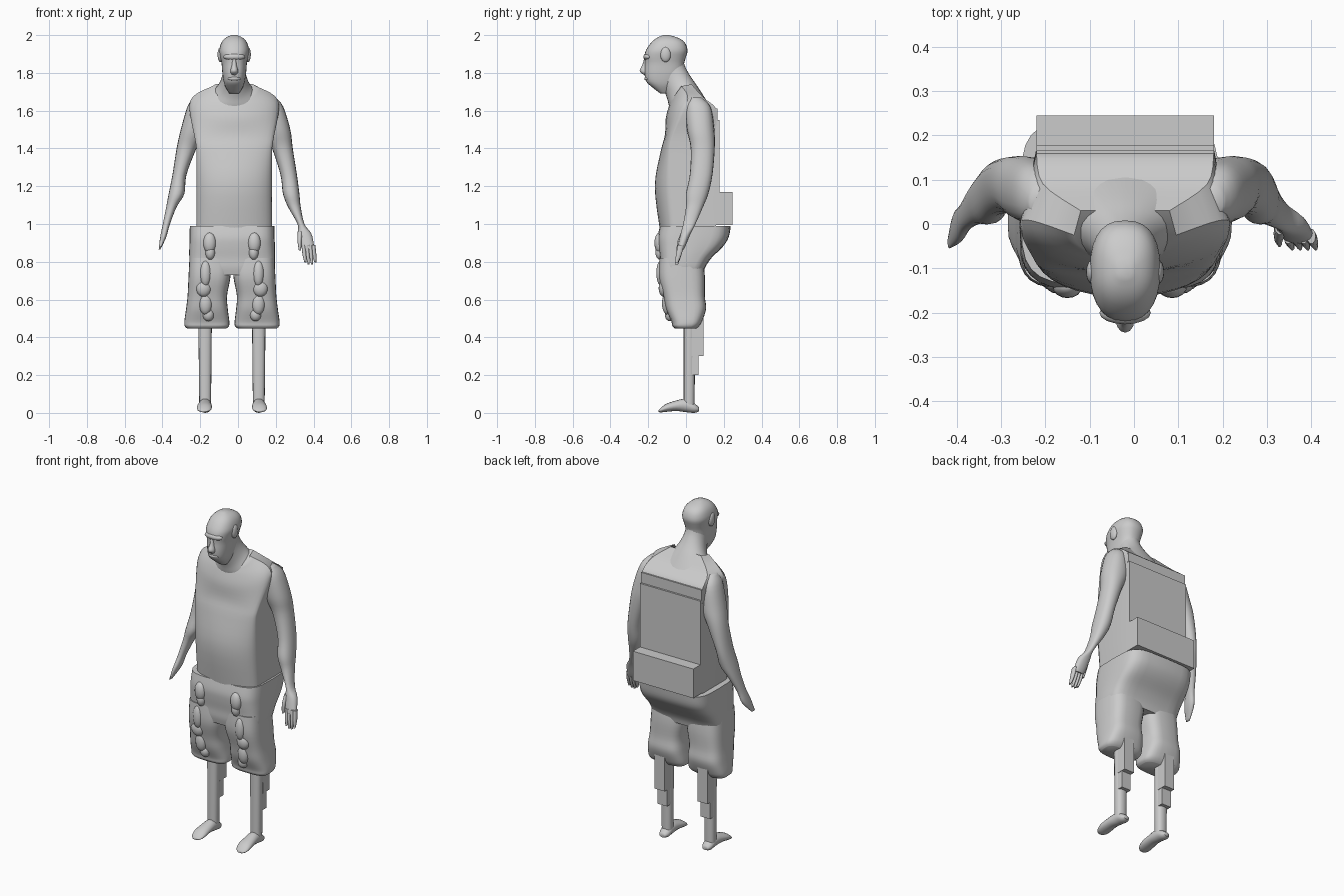
import bpy, bmesh
from math import sin, cos, pi, radians
from mathutils import Vector

CX = -0.02   # torso and head centre line
LX = -0.032  # leg centre line


def finish(name, bm, angle=40):
    bmesh.ops.recalc_face_normals(bm, faces=bm.faces)
    me = bpy.data.meshes.new(name)
    bm.to_mesh(me)
    bm.free()
    ob = bpy.data.objects.new(name, me)
    bpy.context.collection.objects.link(ob)
    bpy.ops.object.select_all(action='DESELECT')
    ob.select_set(True)
    bpy.context.view_layer.objects.active = ob
    if angle:
        bpy.ops.object.shade_smooth_by_angle(angle=radians(angle))
    return ob


def spline(a, b, c, d, t):
    return b + 0.5 * t * (c - a + t * (2 * a - 5 * b + 4 * c - d + t * (3 * (b - c) + d - a)))


def loft(name, rings, steps=4, angle=40):
    """Skin matching rings, with a smooth curve through them."""
    rings = [[Vector(p) for p in r] for r in rings]
    n, fine = len(rings), []
    for i in range(n - 1):
        four = [rings[max(i - 1, 0)], rings[i], rings[i + 1], rings[min(i + 2, n - 1)]]
        for s in range(steps):
            fine.append([spline(*pts, s / steps) for pts in zip(*four)])
    fine.append(rings[-1])
    bm = bmesh.new()
    vs = [[bm.verts.new(p) for p in r] for r in fine]
    m = len(vs[0])
    for r, q in zip(vs, vs[1:]):
        for j in range(m):
            bm.faces.new((r[j], r[(j + 1) % m], q[(j + 1) % m], q[j]))
    bm.faces.new(vs[0])
    bm.faces.new(vs[-1])
    return finish(name, bm, angle)


def oval(x0, x1, y0, y1, z, p=1.0, n=28, rise=0.0):
    """Ring filling a rectangle; a lower p is squarer, rise lifts the back edge."""
    def f(v):
        return (abs(v) ** p) * (1 if v > 0 else -1)
    ring = []
    for i in range(n):
        u, v = f(cos(2 * pi * i / n)), f(sin(2 * pi * i / n))
        ring.append(((x0 + x1) / 2 + (x1 - x0) / 2 * u, (y0 + y1) / 2 + (y1 - y0) / 2 * v,
                     z + rise * (v + 1) / 2))
    return ring


def section(hw, yf, zf, ys, zs, hb, yb, zb):
    """Bowed front, flat sides and flat back."""
    pts = []
    for i in range(17):
        a = pi * i / 16
        pts.append((CX - hw * cos(a), ys + (yf - ys) * sin(a), zs + (zf - zs) * sin(a)))
    return pts + [(CX + hb * k, yb, zb) for k in (1, 0.5, 0, -0.5, -1)]


def box(name, x0, x1, y0, y1, z0, z1):
    bm = bmesh.new()
    bmesh.ops.create_cube(bm, size=1)
    for v in bm.verts:
        v.co = ((x0 + x1) / 2 + v.co.x * (x1 - x0), (y0 + y1) / 2 + v.co.y * (y1 - y0),
                (z0 + z1) / 2 + v.co.z * (z1 - z0))
    return finish(name, bm, 0)


def ball(name, c, r):
    bm = bmesh.new()
    bmesh.ops.create_uvsphere(bm, u_segments=16, v_segments=10, radius=1)
    for v in bm.verts:
        v.co = [c[i] + v.co[i] * r[i] for i in range(3)]
    return finish(name, bm, 60)


# Sleeveless top
loft("vest", [section(*r) for r in (
    (.20, -.14, .98, -.06, .98, .20, .16, .98),
    (.20, -.165, 1.2, -.075, 1.2, .20, .16, 1.2),
    (.20, -.135, 1.38, -.085, 1.38, .20, .16, 1.4),
    (.208, -.112, 1.47, -.075, 1.45, .20, .16, 1.52),
    (.237, -.107, 1.56, -.005, 1.61, .20, .16, 1.61),
    (.212, -.09, 1.625, .008, 1.68, .185, .09, 1.672),
    (.115, -.08, 1.65, -.025, 1.73, .10, .03, 1.74))], 4, 35)
# Neck leans forward out of the sloping shoulders
loft("neck", [oval(CX - w, CX + w, y0, y1, z, 1, 28, rise) for w, y0, y1, z, rise in (
    (.18, -.075, .105, 1.58, .08), (.125, -.09, .06, 1.625, .105), (.085, -.10, .022, 1.665, .12),
    (.066, -.118, -.003, 1.71, .12), (.058, -.14, -.015, 1.75, .12))], 4, 60)

# Head
loft("head", [oval(CX - w, CX + w, y0, y1, z, .82) for z, w, y0, y1 in (
    (1.69, .025, -.135, -.09), (1.725, .046, -.18, -.06), (1.755, .056, -.211, -.035),
    (1.80, .063, -.22, -.015), (1.85, .067, -.218, -.01), (1.885, .074, -.22, 0),
    (1.92, .079, -.212, .008), (1.96, .068, -.185, -.006), (1.985, .046, -.155, -.04),
    (2.0, .015, -.12, -.09))], 3, 60)
loft("nose", [oval(CX - w, CX + w, y, -.19, z, n=12) for z, w, y in (
    (1.785, .008, -.215), (1.80, .02, -.238), (1.815, .02, -.245), (1.84, .014, -.232),
    (1.88, .01, -.22))], 3, 60)
ball("lips", (CX, -.205, 1.77), (.034, .016, .012))
ball("brow", (CX, -.2, 1.885), (.058, .026, .02))
for s in (-1, 1):
    ball("ear", (CX + s * .073, -.108, 1.897), (.015, .028, .04))

# Back panel and pouch
box("back_panel", -.22, .18, .15, .178, 1.17, 1.55)
box("back_panel_strip", -.22, .18, .15, .167, 1.55, 1.612)
box("back_pouch", -.22, .18, .14, .245, .995, 1.17)

# Arms: x range, y range, height
ARM_Y = ((.02, .08), (0, .13), (.005, .15), (.025, .152), (.02, .14),
         (0, .118), (0, .09), (-.015, .05))
ARM_Z = (1.67, 1.62, 1.5, 1.4, 1.26, 1.16, 1.09, 1.0)
RIGHT = ((-.235, -.18), (-.268, -.17), (-.303, -.17), (-.325, -.22), (-.347, -.273),
         (-.367, -.284), (-.38, -.325), (-.398, -.36))
LEFT = ((.145, .20), (.13, .24), (.13, .277), (.18, .29), (.225, .312),
        (.238, .325), (.265, .332), (.315, .352))


def arm(name, xs, hand):
    rows = [(*x, *y, z) for x, y, z in zip(xs, ARM_Y, ARM_Z)] + hand
    loft(name, [oval(*r, .9, 20) for r in rows], 4, 60)


arm("arm_with_flat_hand", RIGHT, [(-.412, -.38, -.042, .03, .93), (-.42, -.411, -.055, -.025, .865)])
arm("arm_with_open_hand", LEFT, [(.318, .388, -.028, .025, .95), (.33, .402, -.042, 0, .89),
                                 (.34, .406, -.045, -.012, .865)])
# Fingers and thumb of the open hand
for i in range(4):
    x, tip = .347 + i * .0175, .795 - (.01 if i in (1, 2) else 0)
    loft("finger", [oval(x - .01, x + .01, -.045, -.01, .89, n=10),
                    oval(x - .006, x + .015, -.053, -.022, .84, n=10),
                    oval(x + .005, x + .015, -.06, -.042, tip, n=10)], 3, 60)
loft("thumb", [oval(.316, .345, -.025, .015, .96, n=10), oval(.315, .337, -.045, -.01, .91, n=10),
               oval(.322, .334, -.052, -.03, .86, n=10)], 3, 60)

# Baggy shorts: seat, then mirrored legs
loft("shorts_seat", [oval(*r, p=.45) for r in (
    (-.255, .192, -.138, .237, .99), (-.257, .194, -.15, .226, .93), (-.258, .195, -.148, .195, .88),
    (-.258, .196, -.14, .135, .82), (-.257, .195, -.138, .102, .77), (-.25, .185, -.13, .09, .73))], 4, 40)
for s in (-1, 1):
    rows = ((.006, .225, -.14, .09, .82), (.008, .23, -.143, .10, .72), (.026, .235, -.12, .10, .62),
            (.022, .243, -.105, .106, .55), (.014, .252, -.078, .085, .485), (.016, .25, -.072, .07, .46),
            (.03, .238, -.06, .055, .447))
    loft("shorts_leg", [oval(LX + s * a, LX + s * b, y0, y1, z, .6) for a, b, y0, y1, z in rows], 4, 60)
    # Pocket flaps and cloth folds
    for dx, y, z, w, h in ((.118, -.14, .9, .034, .055), (.115, -.135, .85, .026, .04),
                           (.14, -.13, .74, .03, .07), (.15, -.118, .66, .04, .045),
                           (.14, -.1, .58, .035, .06), (.125, -.085, .52, .03, .035)):
        ball("shorts_fold", (LX + s * dx, y, z), (w, .027, h))

    # Lower leg with stepped calf
    x = LX + s * .142
    loft("shin", [oval(x - w, x + w, -.012, y, z, .8, 16) for w, y, z in (
        (.036, .05, .55), (.034, .048, .3), (.031, .045, .04))], 2, 50)
    box("upper_calf", x - .033, x + .033, .03, .092, .3, .56)
    box("lower_calf", x - .031, x + .031, .03, .066, .2, .3)

    # Foot, skinned from heel to toe
    rings = []
    for y, w, z0, z1 in ((.068, .018, .008, .03), (.045, .031, 0, .05), (.0, .033, .004, .075),
                         (-.05, .037, .01, .066), (-.1, .04, .006, .05), (-.13, .034, .003, .03),
                         (-.146, .018, .004, .014)):
        rings.append([(x + s * max(0, -y) * .04 + w * cos(2 * pi * i / 16), y,
                       (z0 + z1) / 2 + (z1 - z0) / 2 * sin(2 * pi * i / 16)) for i in range(16)])
    loft("foot", rings, 3, 60)
